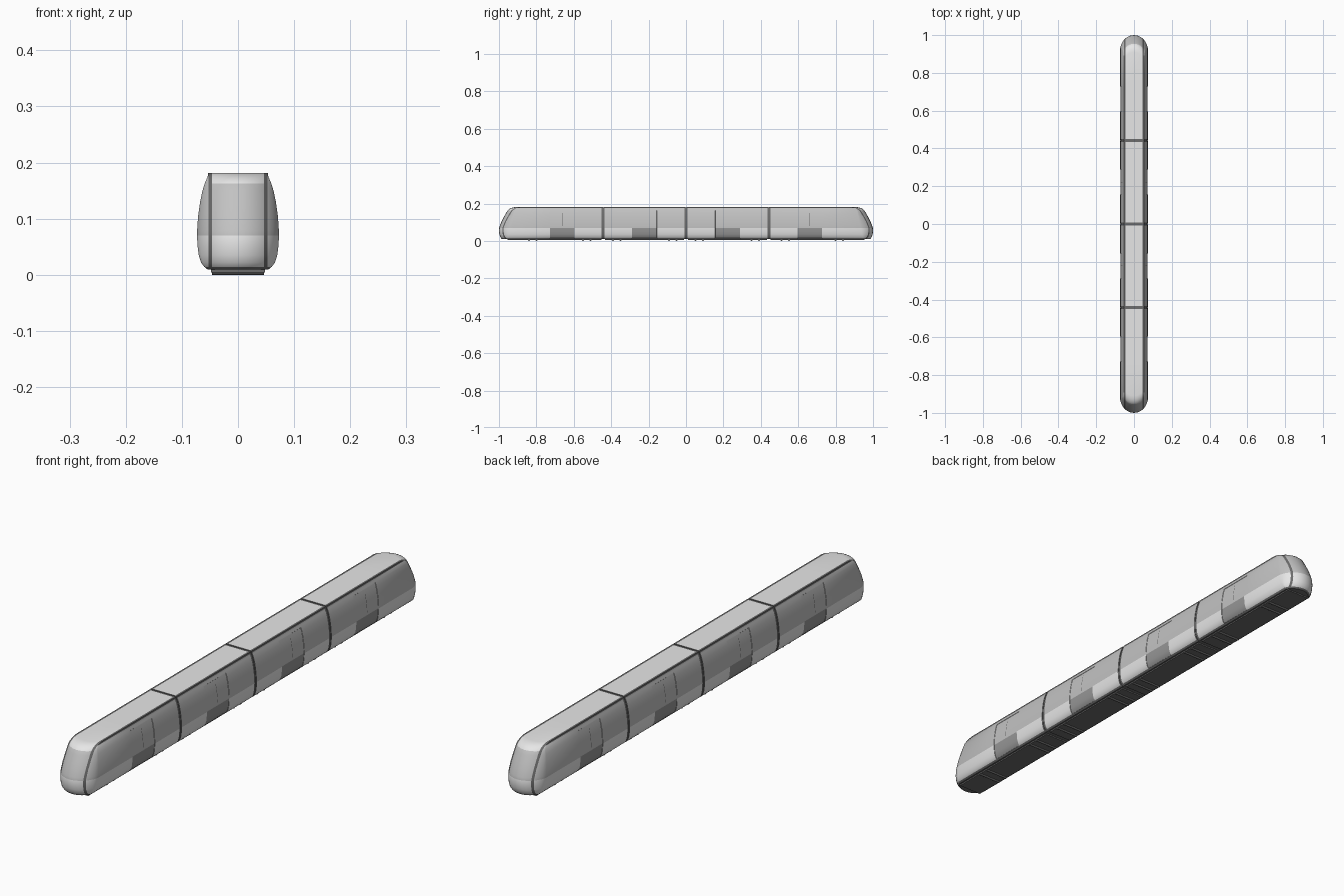
import bpy, bmesh, math
from mathutils import Vector

cube = bpy.data.objects.get("Cube")
if cube:
    bpy.data.objects.remove(cube, do_unlink=True)


def material(name, value):
    m = bpy.data.materials.new(name)
    m.use_nodes = True
    col = (value, value, value, 1)
    m.diffuse_color = col
    bsdf = next(n for n in m.node_tree.nodes if n.type == "BSDF_PRINCIPLED")
    bsdf.inputs["Base Color"].default_value = col
    return m


MATS = [material("light_grey_body", 0.8), material("mid_grey_glass", 0.54),
        material("grey_door", 0.31), material("dark_trim", 0.15)]
BODY, GLASS, DOOR, DARK = range(4)

# Height, half width, distance of the nose tip from the middle
LEVELS = [(0.009, 0.0535, 0.982), (0.014, 0.060, 0.988), (0.022, 0.066, 0.994),
          (0.035, 0.070, 0.998), (0.052, 0.0722, 1.0), (0.070, 0.073, 0.999),
          (0.080, 0.0728, 0.996), (0.105, 0.0711, 0.986), (0.130, 0.0675, 0.973),
          (0.150, 0.0633, 0.962), (0.163, 0.0592, 0.954), (0.170, 0.0563, 0.946),
          (0.175, 0.054, 0.937), (0.179, 0.0535, 0.926), (0.1815, 0.0535, 0.909)]
SEAM_IN, SEAM_OUT = 0.046, 0.0525
NOSE_DEPTH = 0.085
JOINT, GAP, BAND = 0.443, 0.002, 0.006
DOOR_HALF = 0.066


def finish(name, bm, smooth=True):
    bmesh.ops.recalc_face_normals(bm, faces=bm.faces)
    me = bpy.data.meshes.new(name)
    bm.to_mesh(me)
    bm.free()
    for m in MATS:
        me.materials.append(m)
    ob = bpy.data.objects.new(name, me)
    bpy.context.collection.objects.link(ob)
    if smooth:
        bpy.ops.object.select_all(action="DESELECT")
        ob.select_set(True)
        bpy.context.view_layer.objects.active = ob
        bpy.ops.object.shade_smooth_by_angle(angle=math.radians(35))


def end_columns(w):
    side = [w + (SEAM_OUT - w) * k / 4 for k in range(5)]
    half = side + [SEAM_IN, 0.034, 0.018]
    return half + [0] + [-x for x in reversed(half)]


def end_points(w, tip, end, sign, nose):
    """One end of the plan outline, from +x to -x."""
    pts = []
    for x in end_columns(w):
        y = end
        if nose:
            a = 0.3 * w + 0.053
            y = sign * (tip - NOSE_DEPTH * (1 - math.sqrt(1 - (x / a) ** 2)))
        pts.append((x, y))
    return pts


def car(name, y0, y1, nose0, nose1, door):
    bm = bmesh.new()
    # Loft the plan outline upward
    rings = []
    for z, w, tip in LEVELS:
        plan = end_points(w, tip, y1, 1, nose1)
        plan += reversed(end_points(w, tip, y0, -1, nose0))
        rings.append([bm.verts.new((x, y, z)) for x, y in plan])
    count = len(rings[0])
    for low, high in zip(rings, rings[1:]):
        for i in range(count):
            j = (i + 1) % count
            bm.faces.new((low[i], low[j], high[j], high[i]))
    bm.faces.new(rings[0])
    bm.faces.new(rings[-1])

    # Cut lines for the seams, end bands and doors
    def cut(point, normal):
        geom = bm.verts[:] + bm.edges[:] + bm.faces[:]
        bmesh.ops.bisect_plane(bm, geom=geom, dist=1e-5, plane_co=point, plane_no=normal)

    for s in (-1, 1):
        cut((s * SEAM_IN, 0, 0), (1, 0, 0))
    flat_ends = [y for y, nose in ((y0, nose0), (y1, nose1)) if not nose]
    cuts = [door - DOOR_HALF, door + DOOR_HALF, door - 0.001, door + 0.001]
    cuts += [y0 + BAND] * (not nose0) + [y1 - BAND] * (not nose1)
    for y in cuts:
        cut((0, y, 0), (0, 1, 0))
    bmesh.ops.recalc_face_normals(bm, faces=bm.faces)

    # Colour by place
    doors = {-1: [], 1: []}
    for f in bm.faces:
        c = f.calc_center_median()
        x, off = abs(c.x), abs(c.y - door)
        if c.z < 0.013 or any(abs(c.y - e) < BAND for e in flat_ends):
            f.material_index = DARK
        elif x > SEAM_IN and (x < SEAM_OUT + 0.0003 or c.z > 0.175):
            f.material_index = DARK
        elif x > SEAM_OUT and off < DOOR_HALF and c.z < 0.163:
            doors[1 if c.x > 0 else -1].append(f)
            slit = off < 0.001 and 0.08 < c.z < 0.15
            f.material_index = DARK if slit else GLASS if c.z > 0.07 else DOOR
        elif c.z > 0.07 and (x > SEAM_OUT or c.z < 0.163):
            f.material_index = GLASS
        else:
            f.material_index = BODY

    # Slightly sunken doors with a thin surround
    for faces in doors.values():
        bmesh.ops.inset_region(bm, faces=faces, thickness=0.0006, depth=-0.0012,
                               use_even_offset=True, use_boundary=True)
    finish(name, bm)


def box(name, size, centre):
    bm = bmesh.new()
    bmesh.ops.create_cube(bm, size=1)
    for v in bm.verts:
        v.co = Vector(a * b for a, b in zip(v.co, size)) + Vector(centre)
    for f in bm.faces:
        f.material_index = DARK
    finish(name, bm, False)


def connector(name, y):
    """Slab with the body's cross-section, a little smaller."""
    bm = bmesh.new()
    half = [(w - 0.0015, min(z, 0.180)) for z, w, tip in LEVELS]
    outline = half + [(-x, z) for x, z in reversed(half)]
    face = bm.faces.new([bm.verts.new((x, y - GAP - 0.001, z)) for x, z in outline])
    new = bmesh.ops.extrude_face_region(bm, geom=[face])["geom"]
    moved = [v for v in new if isinstance(v, bmesh.types.BMVert)]
    bmesh.ops.translate(bm, verts=moved, vec=(0, 2 * GAP + 0.002, 0))
    for f in bm.faces:
        f.material_index = DARK
    finish(name, bm)


def axle(name, y):
    bm = bmesh.new()
    bmesh.ops.create_cone(bm, cap_ends=True, segments=16, radius1=0.006,
                          radius2=0.006, depth=0.092)
    for v in bm.verts:
        v.co = (v.co.z, y + v.co.y, 0.006 + v.co.x)
    for f in bm.faces:
        f.material_index = DARK
    finish(name, bm)


# Four cars
car("front_end_car", -1, -JOINT - GAP, True, False, -0.662)
car("front_middle_car", -JOINT + GAP, -GAP, False, False, -0.222)
car("rear_middle_car", GAP, JOINT - GAP, False, False, 0.222)
car("rear_end_car", JOINT + GAP, 1, False, True, 0.662)

# Recessed connectors between the cars
for label, y in (("front", -JOINT), ("middle", 0), ("rear", JOINT)):
    connector(label + "_connector", y)

# Underframes and axles, mirrored front to rear
for label, s in (("front", -1), ("rear", 1)):
    for part, a, b in (("end", JOINT + 0.01, 0.955), ("middle", 0.01, JOINT - 0.01)):
        box(f"{label}_{part}_underframe", (0.096, b - a, 0.009),
            (0, s * (a + b) / 2, 0.0085))
    for n, y in enumerate((0.07, 0.37, 0.53, 0.82)):
        for k, d in (("inner", -0.02), ("outer", 0.02)):
            axle(f"{label}_{k}_axle_{n + 1}", s * (y + d))
